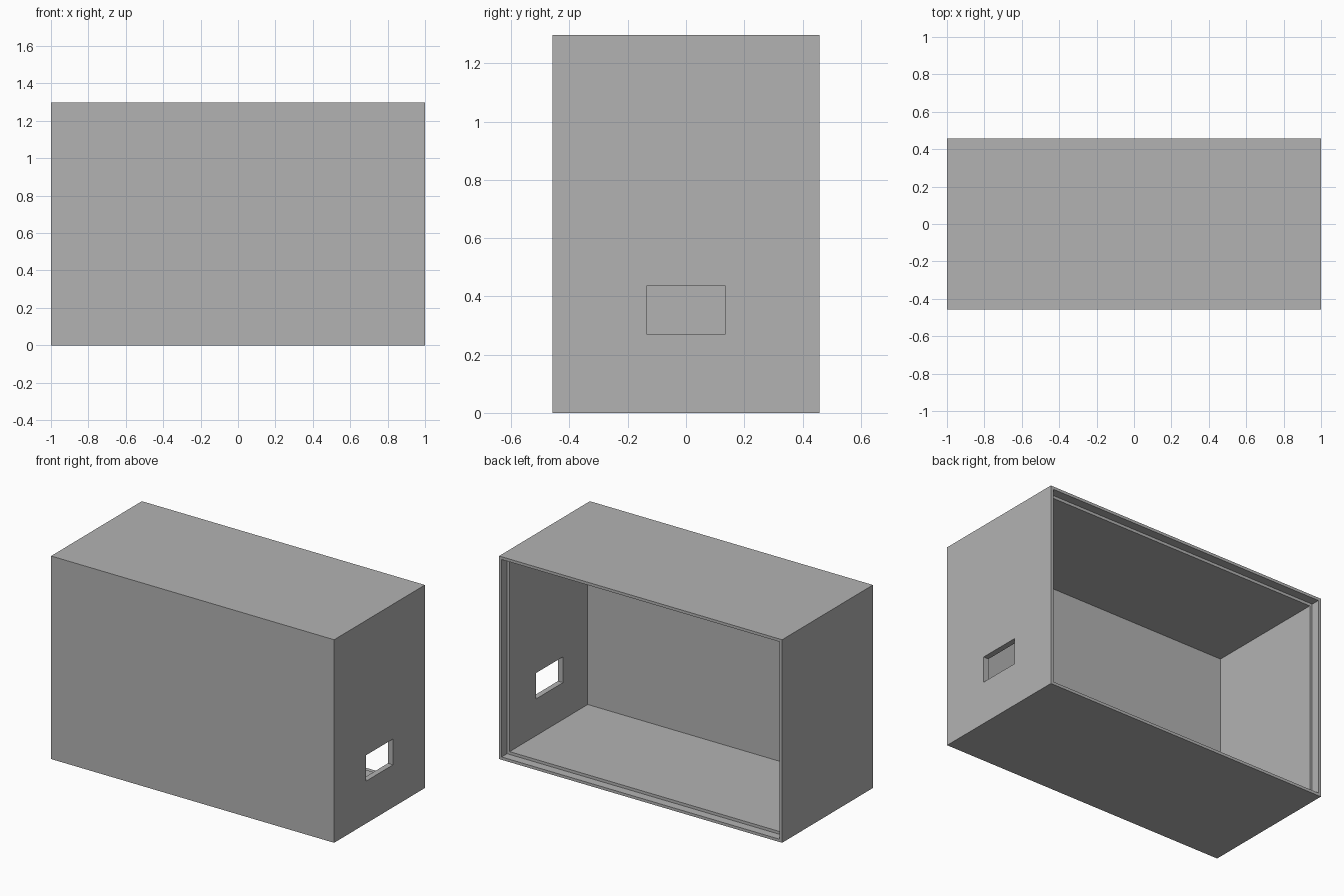
import bpy
import bmesh
from mathutils import Matrix, Vector

# Overall size and wall measurements
WIDTH, DEPTH, HEIGHT = 2.0, 0.916, 1.297
LIP = 0.018            # rim thickness, and width of the ledge behind it
RECESS = 0.055         # depth of the lid rebate
FRONT_WALL = 0.073
PORT_BOTTOM, PORT_TOP, PORT_HALF = 0.271, 0.436, 0.136

if "Cube" in bpy.data.objects:
    bpy.data.objects.remove(bpy.data.objects["Cube"], do_unlink=True)

grey = bpy.data.materials.new("plain grey")
grey.use_nodes = True
colour = (0.45, 0.45, 0.45, 1)
grey.diffuse_color = colour
grey.node_tree.nodes["Principled BSDF"].inputs["Base Color"].default_value = colour


def new_box(size, centre):
    bm = bmesh.new()
    bmesh.ops.create_cube(bm, size=1, matrix=Matrix.Translation(centre) @ Matrix.Diagonal((*size, 1)))
    return bm


def to_object(bm, name):
    bmesh.ops.recalc_face_normals(bm, faces=bm.faces)
    mesh = bpy.data.meshes.new(name)
    bm.to_mesh(mesh)
    bm.free()
    mesh.materials.append(grey)
    obj = bpy.data.objects.new(name, mesh)
    bpy.context.collection.objects.link(obj)
    return obj


def sink(bm, face, border, depth):
    """Inset a face by a border and push it towards the front."""
    bmesh.ops.inset_region(bm, faces=[face], thickness=border, use_even_offset=True, use_boundary=True)
    floor = bmesh.ops.extrude_discrete_faces(bm, faces=[face])["faces"][0]
    bmesh.ops.translate(bm, verts=floor.verts, vec=(0, -depth, 0))
    return floor


# Enclosure: open at the back, with a rebate around the opening
bm = new_box((WIDTH, DEPTH, HEIGHT), Vector((0, 0, HEIGHT / 2)))
back = max(bm.faces, key=lambda f: f.calc_center_median().y)
ledge = sink(bm, back, LIP, RECESS)
sink(bm, ledge, LIP, DEPTH - RECESS - FRONT_WALL)
enclosure = to_object(bm, "enclosure")

# Rectangular port through the left wall
bm = new_box((0.2, 2 * PORT_HALF, PORT_TOP - PORT_BOTTOM),
             Vector((WIDTH / 2, 0, (PORT_TOP + PORT_BOTTOM) / 2)))
cutter = to_object(bm, "port_cutter")
cutter.hide_render = True
cutter.hide_set(True)

cut = enclosure.modifiers.new("port", "BOOLEAN")
cut.operation = "DIFFERENCE"
cut.solver = "EXACT"
cut.object = cutter

# Bake the cut and drop the cutter
bpy.context.view_layer.update()
evaluated = enclosure.evaluated_get(bpy.context.evaluated_depsgraph_get())
result = bpy.data.meshes.new_from_object(evaluated)
enclosure.modifiers.clear()
enclosure.data = result
bpy.data.objects.remove(cutter, do_unlink=True)
